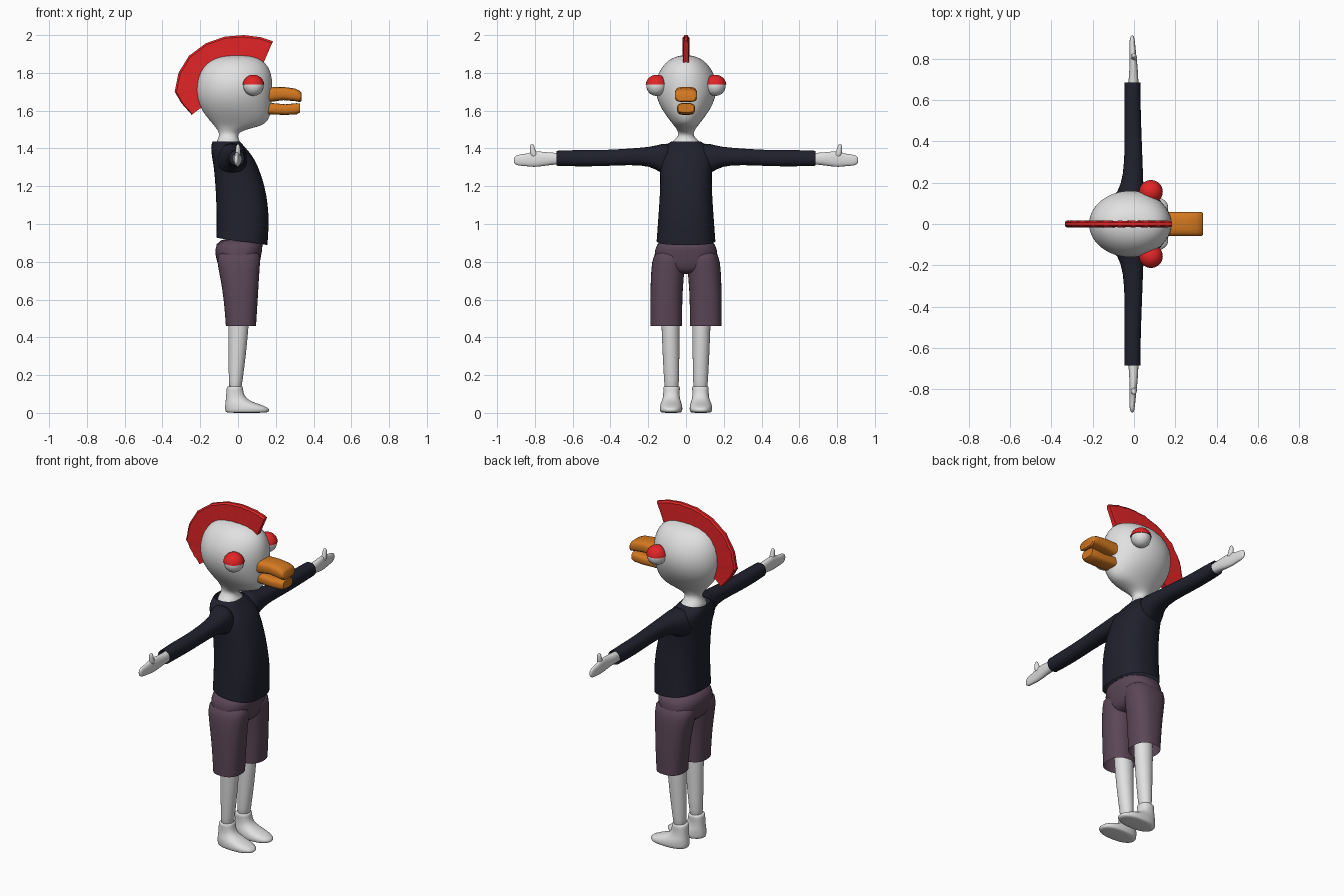
import bpy, bmesh, math
from mathutils import Vector

def material(name, rgb):
    m = bpy.data.materials.new(name)
    m.diffuse_color = (*rgb, 1)
    return m

WHITE = material("white", (0.75, 0.75, 0.75))
RED = material("red", (0.76, 0.018, 0.02))
ORANGE = material("orange", (0.66, 0.19, 0.015))
NAVY = material("dark navy", (0.014, 0.015, 0.026))
PLUM = material("plum", (0.105, 0.062, 0.095))

def finish(name, bm, mat, subsurf=0, angle=40):
    bmesh.ops.recalc_face_normals(bm, faces=bm.faces)
    me = bpy.data.meshes.new(name)
    bm.to_mesh(me)
    bm.free()
    ob = bpy.data.objects.new(name, me)
    bpy.context.collection.objects.link(ob)
    me.materials.append(mat)
    if subsurf:
        ob.modifiers.new("smooth", 'SUBSURF').levels = subsurf
        ob.modifiers["smooth"].render_levels = subsurf
    bpy.ops.object.select_all(action='DESELECT')
    ob.select_set(True)
    bpy.context.view_layer.objects.active = ob
    if subsurf:
        bpy.ops.object.shade_smooth()
    else:
        bpy.ops.object.shade_smooth_by_angle(angle=math.radians(angle))
    return ob

def loft(name, axis, rings, mat, side=1, power=2.0, n=24, caps=(True, True), subsurf=1, hem=0):
    """rings: (position on axis, a_min, a_max, b_min, b_max); a, b are the other two axes in xyz order."""
    k = 'xyz'.index(axis)
    others = [i for i in range(3) if i != k]
    bm = bmesh.new()
    loops = []
    for j, (t, a0, a1, b0, b1) in enumerate(rings):
        loop = []
        for i in range(n):
            w = 2 * math.pi * (i + 0.5) / n
            c, s = math.cos(w), math.sin(w)
            p = [0, 0, 0]
            p[k] = t - (hem * c if j == 0 else 0)
            p[others[0]] = (a0 + a1) / 2 + (a1 - a0) / 2 * math.copysign(abs(c) ** (2 / power), c)
            p[others[1]] = (b0 + b1) / 2 + (b1 - b0) / 2 * math.copysign(abs(s) ** (2 / power), s)
            p[1] *= side
            loop.append(bm.verts.new(p))
        loops.append(loop)
    for lo, hi in zip(loops, loops[1:]):
        for i in range(n):
            bm.faces.new((lo[i], lo[(i + 1) % n], hi[(i + 1) % n], hi[i]))
    if caps[0]:
        bm.faces.new(loops[0])
    if caps[1]:
        bm.faces.new(loops[-1])
    return finish(name, bm, mat, subsurf)

# Head and neck
head = [(1.40, -.12, .03, -.10, .10), (1.435, -.115, .01, -.075, .075), (1.465, -.098, -.005, -.038, .038),
        (1.49, -.103, .01, -.042, .042), (1.51, -.118, .08, -.055, .055), (1.525, -.13, .145, -.067, .067),
        (1.57, -.17, .172, -.103, .103), (1.63, -.208, .178, -.143, .143), (1.70, -.222, .183, -.165, .165),
        (1.77, -.215, .183, -.160, .160), (1.83, -.188, .165, -.130, .130), (1.868, -.145, .130, -.092, .092),
        (1.886, -.095, .085, -.055, .055), (1.893, -.04, .035, -.02, .02)]
loft("head", 'z', head, WHITE, n=32)

# Beak: upper and lower halves
loft("upper_beak", 'x', [(.14, -.060, .060, 1.645, 1.722), (.165, -.060, .060, 1.645, 1.724),
                         (.24, -.058, .058, 1.655, 1.726), (.30, -.060, .060, 1.650, 1.718),
                         (.328, -.059, .059, 1.645, 1.705), (.335, -.052, .052, 1.650, 1.695)],
     ORANGE, power=3.2, n=16, subsurf=0)
loft("lower_beak", 'x', [(.14, -.045, .045, 1.585, 1.640), (.165, -.046, .046, 1.580, 1.642),
                         (.25, -.046, .046, 1.577, 1.634), (.31, -.048, .048, 1.580, 1.640),
                         (.328, -.044, .044, 1.590, 1.638)],
     ORANGE, power=3.2, n=16, subsurf=0)

# Eyeballs and half-dome lids
for side, label in ((1, "left"), (-1, "right")):
    centre = Vector((.082, .156 * side, 1.732))
    for part, r, mat in (("eyeball", .054, WHITE), ("eyelid", .058, RED)):
        bm = bmesh.new()
        bmesh.ops.create_uvsphere(bm, u_segments=20, v_segments=14, radius=r)
        if part == "eyelid":
            cut = bmesh.ops.bisect_plane(bm, geom=bm.verts[:] + bm.edges[:] + bm.faces[:],
                                         plane_co=(0, 0, .006), plane_no=(0, 0, -1), clear_outer=True)
            bmesh.ops.contextual_create(bm, geom=[e for e in cut["geom_cut"] if isinstance(e, bmesh.types.BMEdge)])
        bmesh.ops.translate(bm, verts=bm.verts, vec=centre)
        finish(f"{label}_{part}", bm, mat)

# Ribbed crest: pairs of outer and inner (x, z) points from brow to nape
crest = [((.185, 1.968), (.125, 1.83)), ((.12, 1.989), (.07, 1.85)), ((.03, 2.0), (.01, 1.86)),
         ((-.07, 1.992), (-.06, 1.86)), ((-.17, 1.957), (-.12, 1.84)), ((-.26, 1.89), (-.16, 1.80)),
         ((-.315, 1.80), (-.185, 1.74)), ((-.335, 1.70), (-.20, 1.68)), ((-.30, 1.64), (-.20, 1.64)),
         ((-.245, 1.578), (-.19, 1.62))]
bm = bmesh.new()
cols, steps = [], 3
for i in range((len(crest) - 1) * steps + 1):
    j = min(i // steps, len(crest) - 2)
    f = i / steps - j
    out, inn = (Vector(crest[j][e]).lerp(Vector(crest[j + 1][e]), f) for e in (0, 1))
    w = .0175 if i % 2 else .0125
    col = []
    for h, y in ((0, -.016), (.6, -w), (.93, -w), (1, -w * .5), (1, w * .5), (.93, w), (.6, w), (0, .016)):
        p = inn.lerp(out, h)
        col.append(bm.verts.new((p.x, y, p.y)))
    cols.append(col)
for a, b in zip(cols, cols[1:]):
    for i in range(8):
        bm.faces.new((a[i], a[(i + 1) % 8], b[(i + 1) % 8], b[i]))
bm.faces.new(cols[0])
bm.faces.new(cols[-1])
finish("crest", bm, RED, angle=35)

# Shirt body, open at collar and dipping hem
shirt = [(.908, -.116, .157, -.157, .157), (1.0, -.115, .165, -.150, .150), (1.1, -.115, .160, -.143, .143),
         (1.2, -.120, .143, -.137, .137), (1.3, -.128, .110, -.138, .138), (1.36, -.140, .078, -.142, .142),
         (1.41, -.145, .035, -.125, .125), (1.437, -.135, .01, -.078, .078)]
loft("shirt", 'z', shirt, NAVY, power=2.5, caps=(False, False), hem=.02)

# Shorts: hip section
loft("shorts_hips", 'z', [(.735, -.07, .08, -.07, .07), (.755, -.095, .105, -.13, .13),
                          (.80, -.113, .118, -.172, .172), (.86, -.126, .128, -.167, .167),
                          (.93, -.110, .142, -.149, .149)], PLUM, power=2.4)

for side, label in ((1, "left"), (-1, "right")):
    # Sleeve
    loft(f"{label}_sleeve", 'y', [(.07, -.125, .05, 1.24, 1.435), (.13, -.10, .05, 1.265, 1.425),
                                  (.185, -.062, .046, 1.308, 1.408), (.30, -.046, .042, 1.313, 1.40),
                                  (.45, -.046, .036, 1.305, 1.39), (.58, -.048, .032, 1.304, 1.393),
                                  (.685, -.046, .032, 1.308, 1.388)],
         NAVY, side, power=2.3, n=20, caps=(True, False))
    # Hand and thumb
    loft(f"{label}_hand", 'y', [(.62, -.033, .022, 1.315, 1.378), (.70, -.026, .022, 1.315, 1.376),
                                (.76, -.022, .018, 1.305, 1.384), (.81, -.021, .012, 1.30, 1.386),
                                (.85, -.022, .008, 1.307, 1.370), (.89, -.022, .004, 1.308, 1.368),
                                (.907, -.018, .0, 1.318, 1.358), (.912, -.013, -.006, 1.328, 1.348)],
         WHITE, side, power=2.3, n=16)
    loft(f"{label}_thumb", 'z', [(1.35, -.018, .016, .775, .825), (1.385, -.014, .014, .795, .826),
                                 (1.41, -.012, .012, .802, .828), (1.424, -.006, .006, .808, .822)],
         WHITE, side, n=12)
    # Shorts leg
    loft(f"{label}_shorts_leg", 'z', [(.46, -.065, .096, .020, .190), (.60, -.075, .105, .020, .190),
                                      (.72, -.095, .112, .012, .187), (.80, -.113, .118, .002, .182),
                                      (.87, -.11, .122, .01, .162)],
         PLUM, side, power=2.4, caps=(False, True))
    # Lower leg
    loft(f"{label}_leg", 'z', [(.10, -.045, .015, .042, .112), (.16, -.050, .023, .036, .116),
                               (.30, -.050, .042, .035, .124), (.46, -.052, .057, .033, .130),
                               (.58, -.052, .065, .033, .135)], WHITE, side, n=20)
    # Foot with ankle cuff
    loft(f"{label}_foot", 'z', [(0, -.055, .145, .033, .125), (.004, -.066, .163, .021, .137),
                                (.02, -.070, .172, .018, .140), (.038, -.069, .140, .020, .138),
                                (.056, -.067, .080, .025, .132), (.078, -.064, .040, .033, .122),
                                (.11, -.062, .028, .034, .120), (.138, -.060, .027, .031, .121),
                                (.142, -.054, .022, .037, .115)], WHITE, side, power=2.3)
